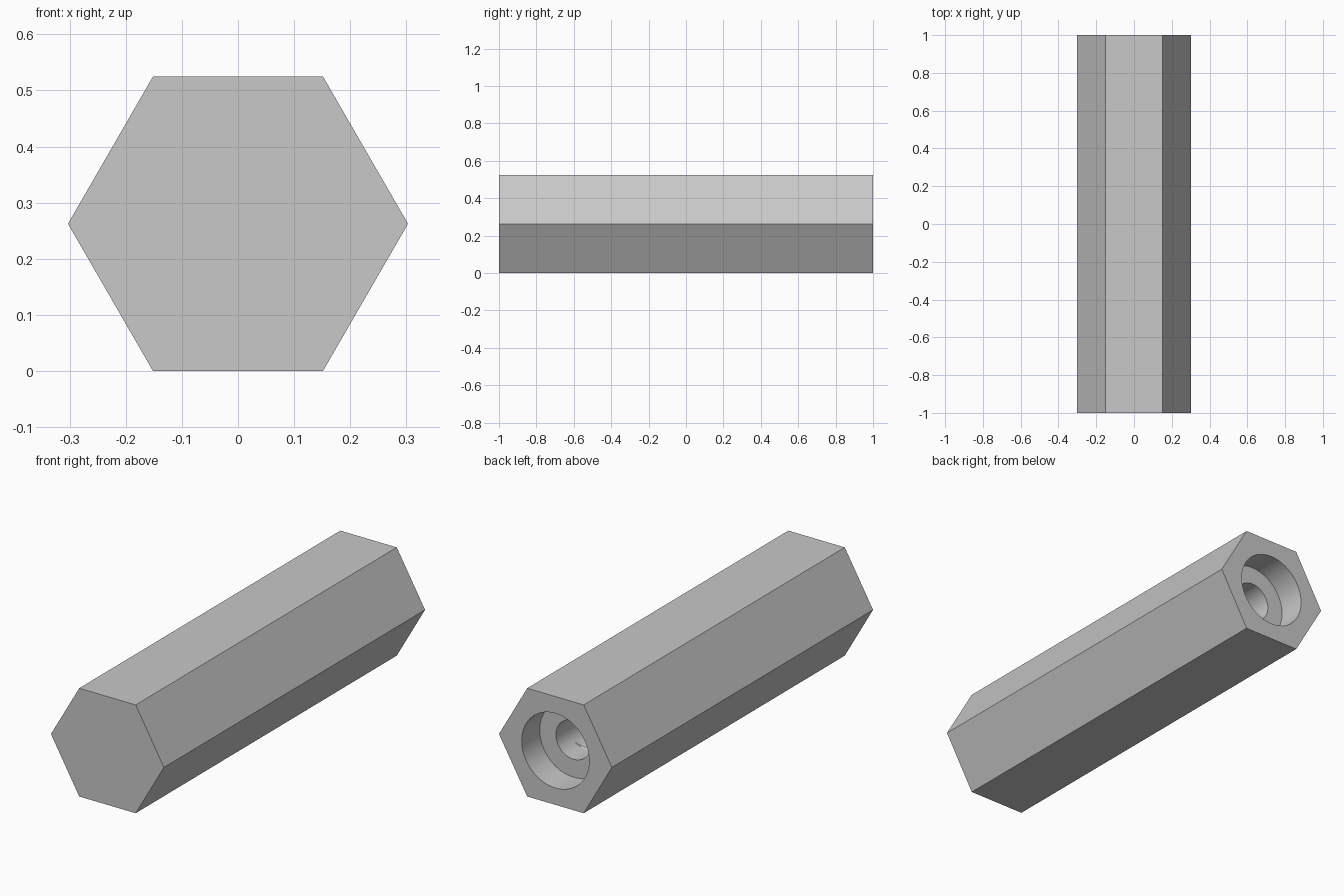
import bpy, bmesh
from math import radians, pi, cos, sin, sqrt
from mathutils import Matrix

cube = bpy.data.objects.get("Cube")
if cube:
    bpy.data.objects.remove(cube)

RADIUS = 0.303            # hexagon corner radius
MID = RADIUS * sqrt(3) / 2    # height of the long axis
BORE = 0.094

steel = bpy.data.materials.new("grey_steel")
steel.use_nodes = True
grey = (0.58, 0.58, 0.58, 1)
steel.diffuse_color = grey
steel.node_tree.nodes["Principled BSDF"].inputs["Base Color"].default_value = grey


def add_object(name, bm):
    mesh = bpy.data.meshes.new(name)
    bmesh.ops.recalc_face_normals(bm, faces=bm.faces)
    bm.to_mesh(mesh)
    bm.free()
    mesh.materials.append(steel)
    obj = bpy.data.objects.new(name, mesh)
    bpy.context.collection.objects.link(obj)
    return obj


def prism(name, radius, sides, y0, y1):
    """Prism along y with a corner pointing to +x."""
    bm = bmesh.new()
    place = (Matrix.Translation((0, (y0 + y1) / 2, MID))
             @ Matrix.Rotation(radians(90), 4, 'X')
             @ Matrix.Rotation(radians(90), 4, 'Z'))
    bmesh.ops.create_cone(bm, cap_ends=True, segments=sides, radius1=radius,
                          radius2=radius, depth=y1 - y0, matrix=place)
    return add_object(name, bm)


def select_only(obj):
    bpy.ops.object.select_all(action='DESELECT')
    obj.select_set(True)
    bpy.context.view_layer.objects.active = obj


# Hexagonal bar, closed at the front
body = prism("hex_body", RADIUS, 6, -1, 1)

# Stepped hole in the back end: wide recess, then the narrow bore
for name, radius, floor, mouth in (("recess_cutter", 0.181, 0.862, 1.1),
                                   ("bore_cutter", BORE, 0, 1.05)):
    cutter = prism(name, radius, 64, floor, mouth)
    cutter.hide_render = True
    cut = body.modifiers.new(name, 'BOOLEAN')
    cut.operation = 'DIFFERENCE'
    cut.solver = 'EXACT'
    cut.object = cutter
    select_only(body)
    bpy.ops.object.modifier_apply(modifier=name)
    bpy.data.objects.remove(cutter)
select_only(body)
bpy.ops.object.shade_smooth_by_angle(angle=radians(30))

# Screw thread inside the bore, tapering to a point at its start
PITCH, TURNS, STEPS = 0.1, 6, 32
bm = bmesh.new()
previous = None
for i in range(TURNS * STEPS + 1):
    turn = i / STEPS
    angle = radians(-45) - turn * 2 * pi
    size = min(1, 0.02 + turn * 4)
    y = 0.76 - turn * PITCH
    ring = []
    for dy, r in ((0, BORE + 0.002), (-0.03, BORE - 0.012 * size), (-0.06, BORE + 0.002)):
        ring.append(bm.verts.new((r * cos(angle), y + dy * size, MID + r * sin(angle))))
    if previous:
        for a, b in ((0, 1), (1, 2), (2, 0)):
            bm.faces.new((previous[a], previous[b], ring[b], ring[a]))
    else:
        bm.faces.new(ring)
    previous = ring
bm.faces.new(previous)
thread = add_object("bore_thread", bm)
select_only(thread)
bpy.ops.object.shade_smooth_by_angle(angle=radians(30))
